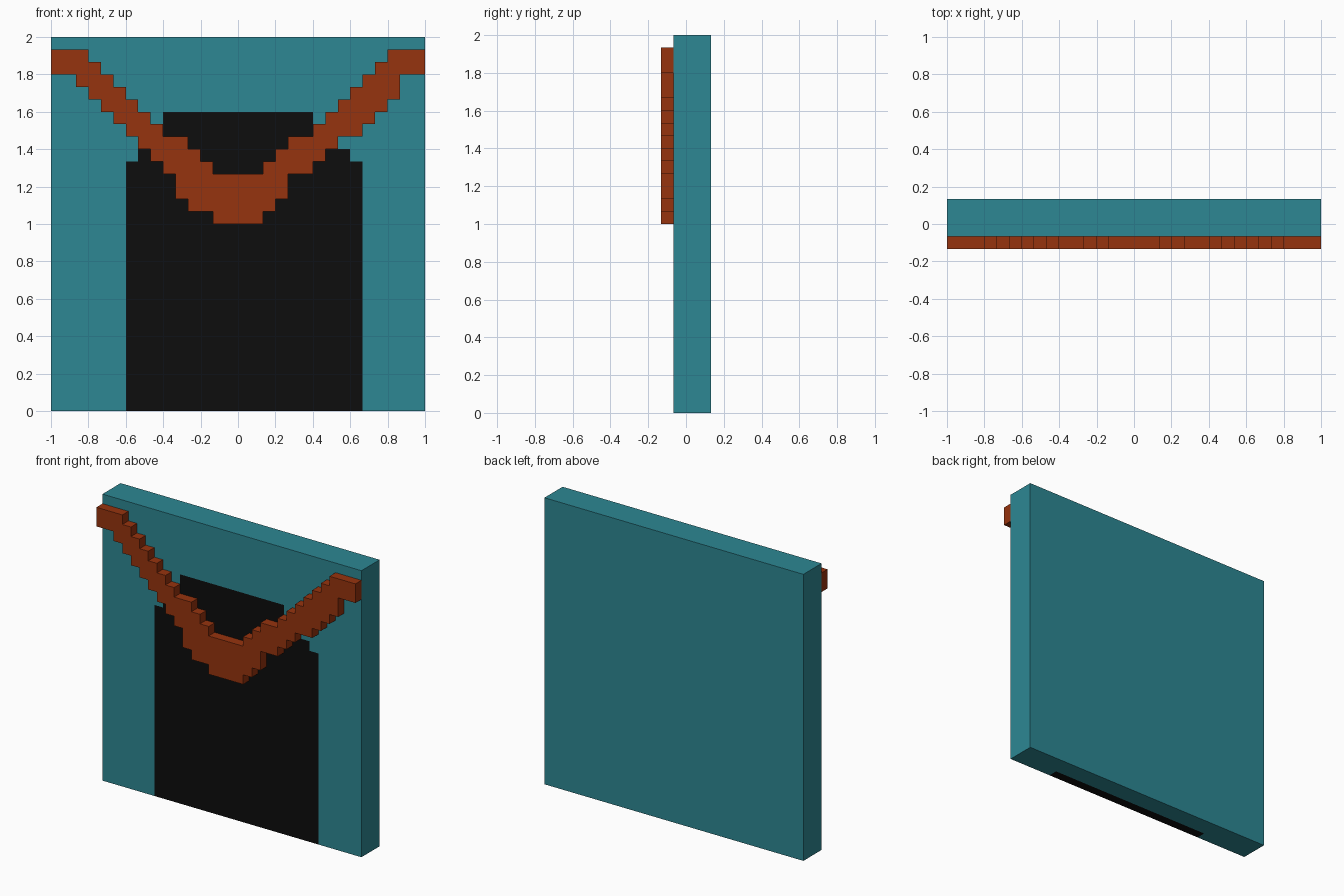
import bpy, bmesh

if "Cube" in bpy.data.objects:
    bpy.data.objects.remove(bpy.data.objects["Cube"])

U = 1 / 15                       # one block of the stepped grid
FRONT, BACK, MID = -U, 2 * U, 0.0


def material(name, rgb):
    m = bpy.data.materials.new(name)
    m.diffuse_color = (*rgb, 1)
    m.use_nodes = True
    m.node_tree.nodes["Principled BSDF"].inputs["Base Color"].default_value = m.diffuse_color
    return m


teal = material("teal", (0.026, 0.242, 0.292))
rust = material("rust", (0.305, 0.033, 0.0044))
black = material("black", (0.004, 0.004, 0.004))


def make(name, bm, mats):
    bmesh.ops.remove_doubles(bm, verts=bm.verts, dist=1e-5)
    bmesh.ops.recalc_face_normals(bm, faces=bm.faces)
    me = bpy.data.meshes.new(name)
    bm.to_mesh(me)
    bm.free()
    for m in mats:
        me.materials.append(m)
    ob = bpy.data.objects.new(name, me)
    bpy.context.collection.objects.link(ob)
    return ob


def face(bm, pts, mat=0):
    f = bm.faces.new([bm.verts.new(p) for p in pts])
    f.material_index = mat
    return f


def steps(runs, start):
    """Stepped line from (width, height) runs, as grid points."""
    pts, x = [], start
    for w, h in runs:
        pts += [(x, h), (x + w, h)]
        x += w
    return pts


def world(pts, y):
    return [((x - 15) * U, y, z * U) for x, z in pts]


# Wall panel, with the dark doorway flush in its front and one block deep below
bm = bmesh.new()
arch = steps([(1, 20), (1, 21), (1, 22), (12, 24), (2, 22), (1, 21), (1, 20)], 6)
face(bm, world([(6, 0)] + arch + [(25, 0)], FRONT), 1)
face(bm, world([(0, 0), (6, 0)] + arch + [(25, 0), (30, 0), (30, 30), (0, 30)], FRONT))
face(bm, world([(0, 0), (30, 0), (30, 30), (0, 30)], BACK))
l, r, a, b = -1, 1, -9 * U, 10 * U
for x in (l, r):
    face(bm, [(x, FRONT, 0), (x, BACK, 0), (x, BACK, 2), (x, FRONT, 2)])
face(bm, [(l, FRONT, 2), (r, FRONT, 2), (r, BACK, 2), (l, BACK, 2)])
face(bm, [(a, FRONT, 0), (b, FRONT, 0), (b, MID, 0), (a, MID, 0)], 1)
face(bm, [(l, FRONT, 0), (a, FRONT, 0), (a, MID, 0), (b, MID, 0),
          (b, FRONT, 0), (r, FRONT, 0), (r, BACK, 0), (l, BACK, 0)])
make("wall_panel", bm, [teal, black])

# Draped band: stepped top and bottom outlines, one block thick
top = steps([(3, 29), (1, 28), (1, 27), (1, 26), (1, 25), (1, 24), (1, 23), (2, 22),
             (1, 21), (1, 20), (4, 19), (1, 20), (1, 21), (2, 22), (1, 23), (1, 24),
             (1, 25), (1, 26), (1, 27), (1, 28), (3, 29)], 0)
low = steps([(2, 27), (1, 26), (1, 25), (1, 24), (1, 23), (1, 22), (1, 21), (1, 20),
             (1, 19), (1, 17), (2, 16), (4, 15), (1, 16), (1, 17), (2, 19), (1, 20),
             (1, 21), (2, 22), (1, 23), (1, 24), (1, 25), (2, 27)], 0)
bm = bmesh.new()
f = face(bm, world(low + top[::-1], FRONT))
ext = bmesh.ops.extrude_face_region(bm, geom=[f], use_keep_orig=True)
moved = [g for g in ext["geom"] if isinstance(g, bmesh.types.BMVert)]
bmesh.ops.translate(bm, verts=moved, vec=(0, -U, 0))
make("draped_band", bm, [rust])
